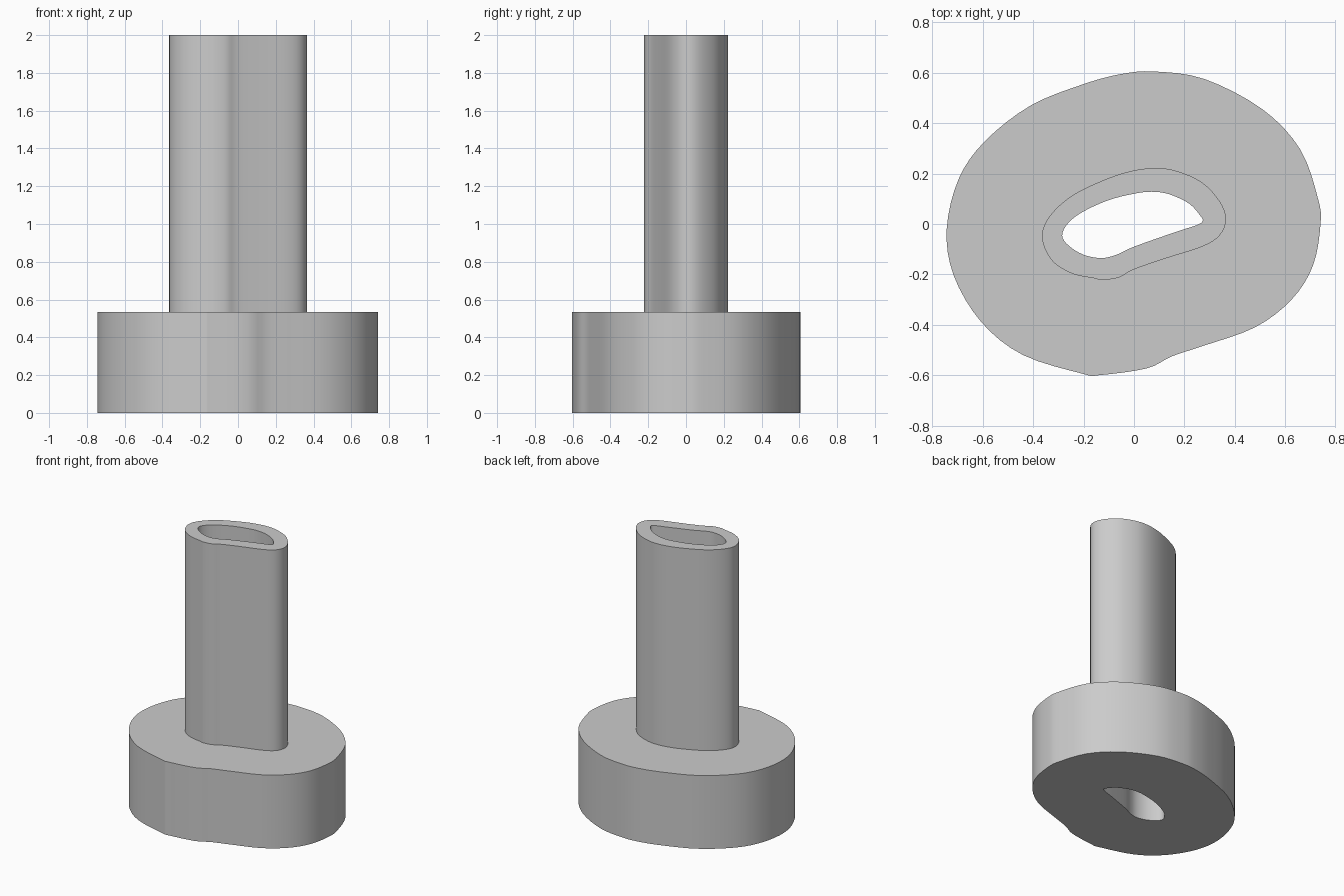
import bpy
import bmesh
import math

default = bpy.data.objects.get("Cube")
if default:
    bpy.data.objects.remove(default, do_unlink=True)

BASE_TOP, TUBE_TOP = 0.535, 2.0
SMOOTH_STEPS = 4

# Cross-sections, each clockwise from its rearmost point
base_outline = [
    (.08, .605), (.28, .575), (.51, .455), (.66, .295), (.73, .1), (.74, 0),
    (.71, -.165), (.625, -.3), (.48, -.41), (.27, -.485), (.15, -.525),
    (.05, -.573), (-.14, -.6), (-.2, -.595), (-.44, -.52), (-.605, -.39),
    (-.715, -.205), (-.743, -.02), (-.695, .18), (-.59, .33), (-.41, .47),
    (-.2, .555), (-.05, .595)]
tube_outline = [
    (.08, .222), (.17, .21), (.27, .165), (.34, .09), (.365, .02),
    (.34, -.045), (.27, -.09), (.13, -.135), (0, -.18), (-.06, -.212),
    (-.125, -.222), (-.16, -.215), (-.25, -.195), (-.33, -.14), (-.365, -.05),
    (-.335, .03), (-.25, .11), (-.13, .17), (-.02, .208)]
hole_outline = [
    (.07, .128), (.14, .118), (.22, .08), (.265, .03), (.272, .012),
    (.25, -.004), (.17, -.03), (0, -.09), (-.07, -.122), (-.13, -.135),
    (-.2, -.122), (-.26, -.085), (-.285, -.045), (-.26, .005), (-.2, .05),
    (-.1, .095), (0, .12)]


def smooth_loop(points):
    """Closed spline through the points."""
    result = []
    n = len(points)
    for i in range(n):
        a, b, c, d = (points[(i + k) % n] for k in (-1, 0, 1, 2))
        for s in range(SMOOTH_STEPS):
            t = s / SMOOTH_STEPS
            result.append(tuple(
                b[k] + t / 2 * (c[k] - a[k]
                                + t * (2 * a[k] - 5 * b[k] + 4 * c[k] - d[k]
                                       + t * (3 * (b[k] - c[k]) + d[k] - a[k])))
                for k in (0, 1)))
    return result


def add_wall(bm, points, bottom, top):
    """Upright wall along a loop; returns its bottom and top edges."""
    loop = smooth_loop(points)
    low, high = ([bm.verts.new((x, y, z)) for x, y in loop] for z in (bottom, top))
    n = len(loop)
    for i in range(n):
        j = (i + 1) % n
        bm.faces.new((low[i], low[j], high[j], high[i]))
    return [[bm.edges.get((ring[i], ring[(i + 1) % n])) for i in range(n)]
            for ring in (low, high)]


def add_ring_cap(bm, outer, inner):
    """Flat ring between two edge loops."""
    bmesh.ops.triangle_fill(bm, edges=outer + inner, use_beauty=True)


# Base, tube and through-hole as one closed solid
bm = bmesh.new()
base_low, base_high = add_wall(bm, base_outline, 0, BASE_TOP)
tube_low, tube_high = add_wall(bm, tube_outline, BASE_TOP, TUBE_TOP)
hole_low, hole_high = add_wall(bm, hole_outline, 0, TUBE_TOP)
add_ring_cap(bm, base_low, hole_low)
add_ring_cap(bm, base_high, tube_low)
add_ring_cap(bm, tube_high, hole_high)
bmesh.ops.recalc_face_normals(bm, faces=bm.faces)

mesh = bpy.data.meshes.new("flanged_tube")
bm.to_mesh(mesh)
bm.free()
tube = bpy.data.objects.new("flanged_tube", mesh)
bpy.context.collection.objects.link(tube)

# Plain grey material
grey = bpy.data.materials.new("light_grey")
grey.use_nodes = True
colour = (0.6, 0.6, 0.6, 1)
grey.diffuse_color = colour
grey.node_tree.nodes["Principled BSDF"].inputs["Base Color"].default_value = colour
mesh.materials.append(grey)

# Smooth walls, crisp rims
bpy.ops.object.select_all(action="DESELECT")
tube.select_set(True)
bpy.context.view_layer.objects.active = tube
bpy.ops.object.shade_smooth_by_angle(angle=math.radians(35))
